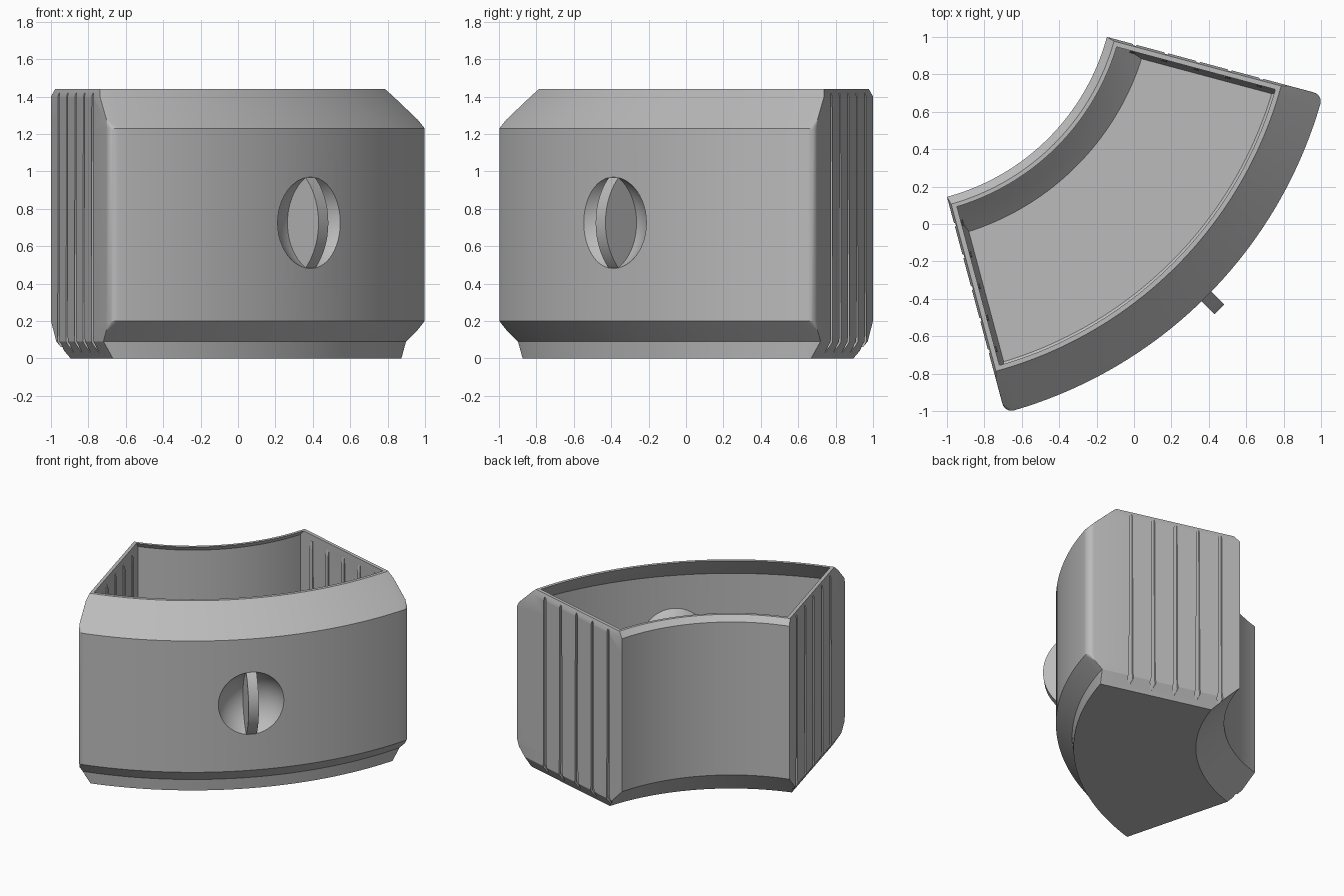
import bpy, bmesh, math
from mathutils import Matrix, Vector

if "Cube" in bpy.data.objects:
    bpy.data.objects.remove(bpy.data.objects["Cube"], do_unlink=True)

HALF = math.radians(30)          # half of the sector angle
OUTER, CORNER = 2.405, 0.05      # outer wall radius and corner rounding
KNOB_Z = 0.725
# Work with the arc centre at the origin and the sector along +x, then place it
PLACE = Matrix.Translation((-1.313, 1.313, 0)) @ Matrix.Rotation(math.radians(-45), 4, "Z")

grey = bpy.data.materials.new("plain grey")
grey.use_nodes = True
COLOUR = (0.5, 0.5, 0.5, 1)
grey.diffuse_color = COLOUR
grey.node_tree.nodes["Principled BSDF"].inputs["Base Color"].default_value = COLOUR


def make(name, bm, helper=False):
    bmesh.ops.recalc_face_normals(bm, faces=bm.faces)
    bm.transform(PLACE)
    mesh = bpy.data.meshes.new(name)
    bm.to_mesh(mesh)
    bm.free()
    mesh.materials.append(grey)
    obj = bpy.data.objects.new(name, mesh)
    bpy.context.collection.objects.link(obj)
    obj.hide_render = helper
    return obj


def select(obj):
    bpy.ops.object.select_all(action="DESELECT")
    obj.select_set(True)
    bpy.context.view_layer.objects.active = obj


def boolean(obj, other, operation):
    mod = obj.modifiers.new("cut", "BOOLEAN")
    mod.object, mod.operation, mod.solver = other, operation, "EXACT"
    select(obj)
    bpy.ops.object.modifier_apply(modifier=mod.name)
    bpy.data.objects.remove(other, do_unlink=True)


def loft(bm, loops):
    rings = [[bm.verts.new(p) for p in loop] for loop in loops]
    for a, b in zip(rings, rings[1:]):
        for i in range(len(a)):
            j = (i + 1) % len(a)
            bm.faces.new((a[i], a[j], b[j], b[i]))
    bm.faces.new(rings[0])
    bm.faces.new(rings[-1])


def sector(z, inner, outer, inset, wall=OUTER):
    """Outline of the bin at one height, with rounded outer corners."""
    fillet = max(0.003, CORNER - (wall - outer))
    pts, n, k = [], 40, 6
    a = HALF - math.asin(inset / inner)
    for i in range(n + 1):
        t = a - 2 * a * i / n
        pts.append((inner * math.cos(t), inner * math.sin(t), z))
    mid = outer - fillet
    b = HALF - math.asin((inset + fillet) / mid)

    def corner(side):
        return [(mid * math.cos(b) + fillet * math.cos(t),
                 side * (mid * math.sin(b) + fillet * math.sin(t)), z)
                for t in (b + (HALF + math.pi / 2 - b) * i / k for i in range(k + 1))]

    pts += corner(-1)[::-1]
    for i in range(1, n):
        t = -b + 2 * b * i / n
        pts.append((outer * math.cos(t), outer * math.sin(t), z))
    return pts + corner(1)


# Bin shell: up the outside, over the rim and down the inside
outside = [(0, 1.41, 2.28, 0.055), (0.09, 1.32, 2.29, 0), (0.15, 1.26, 2.353, 0),
           (0.2, 1.209, OUTER, 0), (1.23, 1.209, OUTER, 0), (1.277, 1.209, 2.354, 0),
           (1.4, 1.209, 2.22, 0), (1.44, 1.252, 2.177, 0.012)]
inside = [(1.44, 1.274, 2.152, 0.038), (1.4, 1.24, 2.19, 0.038), (1.24, 1.24, 2.37, 0.038),
          (0.21, 1.24, 2.37, 0.038), (0.1, 1.345, 2.23, 0.038), (0.03, 1.42, 2.14, 0.065)]
bm = bmesh.new()
loft(bm, [sector(*s) for s in outside] + [sector(*s, wall=2.37) for s in inside])
shell = make("bin_shell", bm)


def end_strips(sections):
    """Five tapered vertical strips on each end wall: (z, near, far, width)."""
    bm = bmesh.new()
    for side in (1, -1):
        along = Vector((math.cos(HALF), side * math.sin(HALF), 0))
        inward = Vector((math.sin(HALF), -side * math.cos(HALF), 0))
        for i in range(5):
            r = 1.364 + 0.175 * i
            loft(bm, [[along * (r + w * u) + inward * (far if v else near) + Vector((0, 0, z))
                       for u, v in ((-0.5, 0), (0.5, 0), (0.5, 1), (-0.5, 1))]
                      for z, near, far, w in sections])
    return bm


# Grooves outside the end walls, and matching ribs inside
grooves = end_strips([(1.43, -0.05, 0.004, 0.014), (1.39, -0.05, 0.014, 0.024),
                      (0.12, -0.05, 0.014, 0.03), (0.08, -0.05, 0.02, 0.045),
                      (0.03, -0.05, 0.042, 0.006)])
boolean(shell, make("groove_cutter", grooves, True), "DIFFERENCE")
make("inner_ribs", end_strips([(1.39, 0.03, 0.039, 0.02), (1.34, 0.03, 0.046, 0.03),
                               (0.14, 0.03, 0.046, 0.034), (0.08, 0.03, 0.05, 0.03)]))


def ball(radius, name, cut_at=None):
    bm = bmesh.new()
    bmesh.ops.create_uvsphere(bm, u_segments=48, v_segments=24, radius=radius)
    bm.transform(Matrix.Translation((OUTER + 0.144, 0, KNOB_Z)) @ Matrix.Rotation(math.pi / 2, 4, "Y"))
    if cut_at:
        bmesh.ops.bisect_plane(bm, geom=bm.verts[:] + bm.edges[:] + bm.faces[:],
                               plane_co=(cut_at, 0, 0), plane_no=(1, 0, 0), clear_outer=True)
        bmesh.ops.holes_fill(bm, edges=[e for e in bm.edges if e.is_boundary])
    return make(name, bm, True)


# Round finger bowl pressed into the outer wall
boolean(shell, ball(0.314, "bowl_back", OUTER - 0.025), "UNION")
boolean(shell, ball(0.284, "bowl_cutter"), "DIFFERENCE")

# Upright grip blade across the bowl
outline = []
for depth, sign in ((0.1, 1), (0.15, -1)):
    for i in range(20):
        t = math.pi * i / 20
        c, s = 0.243 * math.cos(t), 0
        radius = (0.243 ** 2 + depth ** 2) / (2 * depth)
        s = math.sqrt(radius ** 2 - c ** 2) - radius + depth
        outline.append((OUTER - 0.002 + sign * s, KNOB_Z + sign * c))
bm = bmesh.new()
loft(bm, [[(x, y, z) for x, z in outline] for y in (-0.037, 0.037)])
grip = make("grip_blade", bm)

for obj in (shell, grip):
    select(obj)
    bpy.ops.object.shade_smooth_by_angle(angle=math.radians(22))
